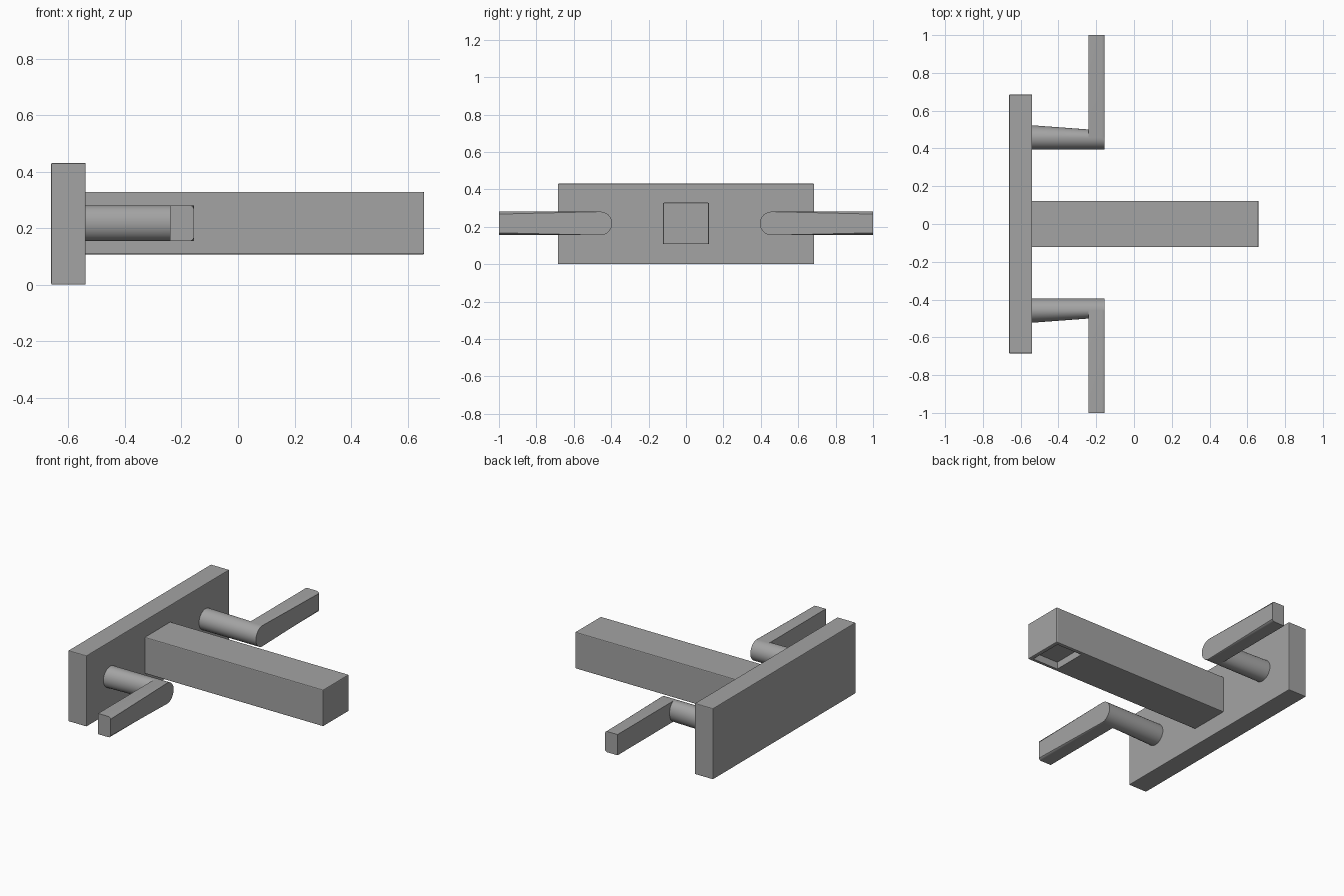
import bpy, bmesh, math

if "Cube" in bpy.data.objects:
    bpy.data.objects.remove(bpy.data.objects["Cube"])

metal = bpy.data.materials.new("dark_grey")
metal.diffuse_color = (0.37, 0.37, 0.37, 1)
metal.use_nodes = True
metal.node_tree.nodes["Principled BSDF"].inputs["Base Color"].default_value = metal.diffuse_color


def make_object(name, bm):
    bmesh.ops.recalc_face_normals(bm, faces=bm.faces)
    mesh = bpy.data.meshes.new(name)
    bm.to_mesh(mesh)
    bm.free()
    mesh.materials.append(metal)
    obj = bpy.data.objects.new(name, mesh)
    bpy.context.collection.objects.link(obj)
    return obj


def box(name, lo, hi, bevel=0.0):
    bm = bmesh.new()
    bmesh.ops.create_cube(bm, size=1)
    for v in bm.verts:
        v.co = [(a + b) / 2 + c * (b - a) for a, b, c in zip(lo, hi, v.co)]
    if bevel:
        bmesh.ops.bevel(bm, geom=bm.edges[:], offset=bevel, segments=2,
                        profile=0.5, affect='EDGES')
    return make_object(name, bm)


def loft(back, front, x0, x1):
    """Skin between two matching (y, z) outlines at x0 and x1."""
    bm = bmesh.new()
    a = [bm.verts.new((x0, y, z)) for y, z in back]
    b = [bm.verts.new((x1, y, z)) for y, z in front]
    bm.faces.new(a)
    bm.faces.new(b)
    for i in range(len(a)):
        j = (i + 1) % len(a)
        bm.faces.new((a[i], a[j], b[j], b[i]))
    return bm


def smooth(obj):
    bpy.ops.object.select_all(action='DESELECT')
    obj.select_set(True)
    bpy.context.view_layer.objects.active = obj
    bpy.ops.object.shade_smooth_by_angle(angle=math.radians(35))


def mirror_y(obj):
    mod = obj.modifiers.new("Mirror", 'MIRROR')
    mod.use_axis = (False, True, False)
    mod.use_mirror_merge = False


# Wall plate
box("wall_plate", (-0.661, -0.685, 0), (-0.539, 0.685, 0.431), 0.004)

# Square spout with an outlet recess under the tip
spout = box("spout", (-0.545, -0.123, 0.107), (0.659, 0.123, 0.329), 0.005)
cutter = box("outlet_cutter", (0.465, -0.103, 0.05), (0.637, 0.103, 0.15))
cutter.hide_render = True
cut = spout.modifiers.new("Outlet", 'BOOLEAN')
cut.object = cutter
cut.operation = 'DIFFERENCE'
cut.solver = 'EXACT'
bpy.context.view_layer.objects.active = spout
spout.select_set(True)
bpy.ops.object.modifier_apply(modifier=cut.name)
bpy.data.objects.remove(cutter)

# Handle stems: round at the plate, slightly narrower at the lever
R, CY, CZ = 0.063, 0.458, 0.218
N = 40


def stem_outline(outer):
    pts = []
    for i in range(N):
        t = 2 * math.pi * i / N
        c = math.cos(t)
        pts.append((CY + c * (outer if c > 0 else R), CZ + R * math.sin(t)))
    return pts


stem = make_object("handle_stem",
                   loft(stem_outline(0.065), stem_outline(0.042), -0.545, -0.235))
smooth(stem)
mirror_y(stem)

# Handle levers: flat bars with a half-round inner end and softened front edge
arc = [(CY + R * math.cos(t), CZ + R * math.sin(t))
       for t in (math.pi * (0.5 + i / 20) for i in range(21))]
outline = arc + [(1.1, CZ - R), (1.1, CZ + R)]
bm = loft(outline, outline, -0.24, -0.156)
front = [e for e in bm.edges if all(v.co.x > -0.2 for v in e.verts)]
bmesh.ops.bevel(bm, geom=front, offset=0.015, segments=4, profile=0.5,
                affect='EDGES')
# Trim the outer end square
cut = bmesh.ops.bisect_plane(bm, geom=bm.verts[:] + bm.edges[:] + bm.faces[:],
                             plane_co=(0, 1, 0), plane_no=(0, 1, 0),
                             clear_outer=True)
rim = [e for e in cut["geom_cut"] if isinstance(e, bmesh.types.BMEdge)]
bmesh.ops.contextual_create(bm, geom=rim)
lever = make_object("handle_lever", bm)
smooth(lever)
mirror_y(lever)
